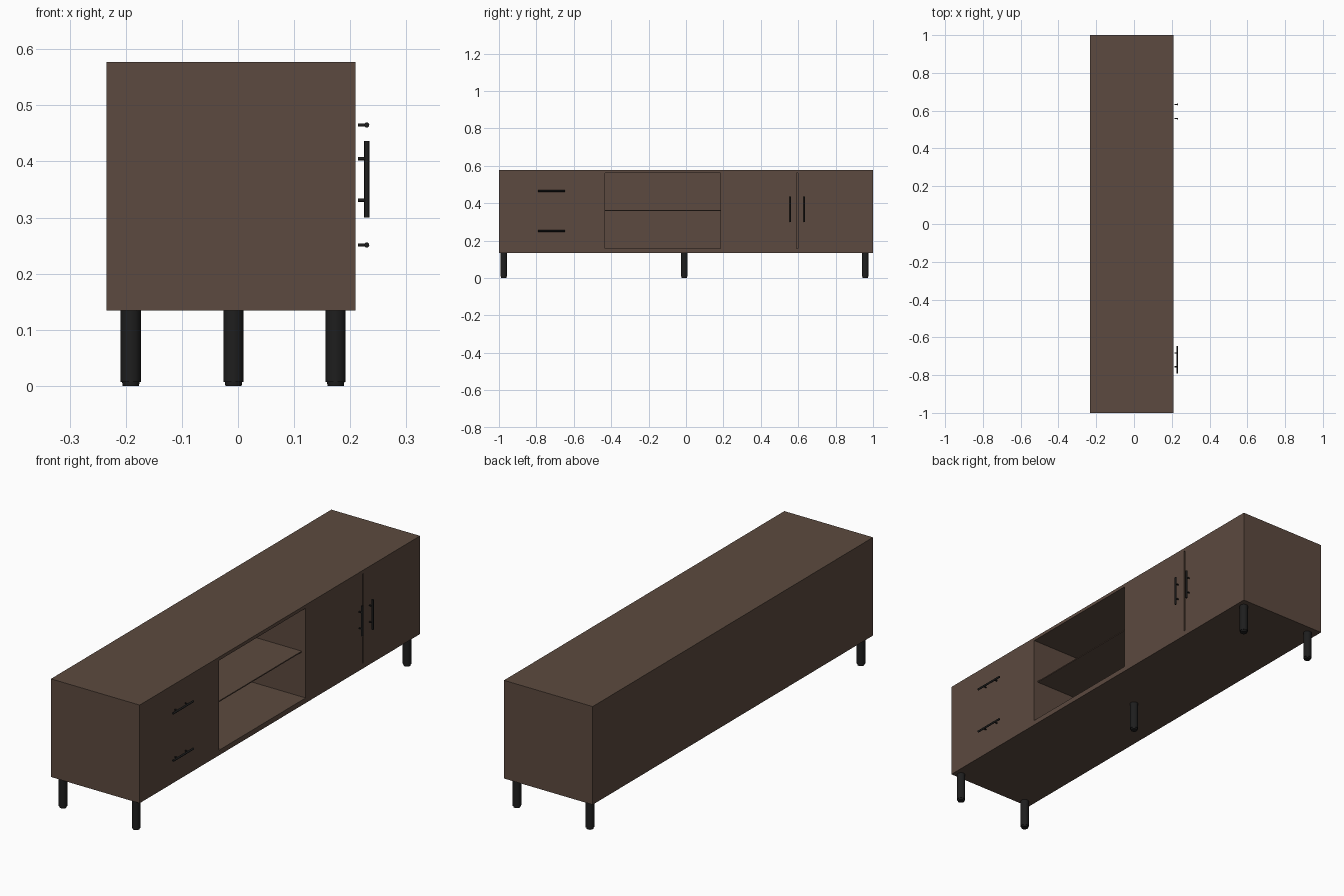
import bpy, bmesh
from mathutils import Matrix, Vector

if "Cube" in bpy.data.objects:
    bpy.data.objects.remove(bpy.data.objects["Cube"])


def material(name, rgb):
    m = bpy.data.materials.new(name)
    m.diffuse_color = (*rgb, 1)
    m.use_nodes = True
    m.node_tree.nodes["Principled BSDF"].inputs["Base Color"].default_value = m.diffuse_color
    return m


WOOD = material("brown wood", (0.107, 0.068, 0.050))
BLACK = material("black metal", (0.013, 0.013, 0.013))


def finish(name, bm, mat, smooth=False):
    me = bpy.data.meshes.new(name)
    bm.to_mesh(me)
    bm.free()
    ob = bpy.data.objects.new(name, me)
    bpy.context.collection.objects.link(ob)
    me.materials.append(mat)
    if smooth:
        bpy.ops.object.select_all(action='DESELECT')
        ob.select_set(True)
        bpy.context.view_layer.objects.active = ob
        bpy.ops.object.shade_smooth_by_angle(angle=0.6)
    return ob


def box(name, lo, hi, mat):
    lo, hi = Vector(lo), Vector(hi)
    bm = bmesh.new()
    bmesh.ops.create_cube(bm, size=1, matrix=Matrix.Translation((lo + hi) / 2)
                          @ Matrix.Diagonal((*(hi - lo), 1)))
    return finish(name, bm, mat)


def add_rod(bm, a, b, r1, r2=None, seg=16):
    a, b = Vector(a), Vector(b)
    d = b - a
    rot = d.to_track_quat('Z', 'Y').to_matrix().to_4x4()
    bmesh.ops.create_cone(bm, cap_ends=True, segments=seg, radius1=r1,
                          radius2=r1 if r2 is None else r2, depth=d.length,
                          matrix=Matrix.Translation((a + b) / 2) @ rot)


# Cabinet body with an open bay and the gap between the two doors
FRONT = 0.209
cabinet = box("cabinet", (-0.234, -1, 0.134), (FRONT, 1, 0.577), WOOD)
cutters = [
    box("bay_cutter", (-0.218, -0.433, 0.157), (0.3, 0.184, 0.562), WOOD),
    box("door_gap_cutter", (0.189, 0.590, 0.157), (0.3, 0.598, 0.562), WOOD),
]
for c in cutters:
    mod = cabinet.modifiers.new(c.name, 'BOOLEAN')
    mod.operation = 'DIFFERENCE'
    mod.solver = 'EXACT'
    mod.object = c
bpy.context.view_layer.objects.active = cabinet
cabinet.select_set(True)
for c in cutters:
    bpy.ops.object.modifier_apply(modifier=c.name)
for c in cutters:
    bpy.data.objects.remove(c)

# Shelf in the open bay
box("shelf", (-0.218, -0.433, 0.358), (0.189, 0.184, 0.363), WOOD)

# Corner legs and one centre leg, each with a narrower foot
legs = [(x, y) for x in (-0.191, 0.174) for y in (-0.975, 0.958)] + [(-0.008, -0.009)]
for i, (x, y) in enumerate(legs):
    bm = bmesh.new()
    add_rod(bm, (x, y, 0.007), (x, y, 0.134), 0.018, seg=32)
    add_rod(bm, (x, y, 0), (x, y, 0.007), 0.0145, 0.0155, seg=32)
    finish(f"leg_{i + 1}", bm, BLACK, True)


# Bar handles: a rod on two short posts
def handle(name, centre, axis, length):
    c, axis = Vector(centre), Vector(axis)
    bm = bmesh.new()
    add_rod(bm, c - axis * length / 2, c + axis * length / 2, 0.0045)
    for s in (-0.037, 0.037):
        p = c + axis * s
        add_rod(bm, (0.214, p.y, p.z), p, 0.003, seg=12)
    finish(name, bm, BLACK, True)


for n, z in (("lower", 0.251), ("upper", 0.465)):
    handle(f"{n}_drawer_handle", (0.2295, -0.719, z), (0, 1, 0), 0.145)
for n, y in (("left", 0.558), ("right", 0.633)):
    handle(f"{n}_door_handle", (0.2295, y, 0.368), (0, 0, 1), 0.136)
